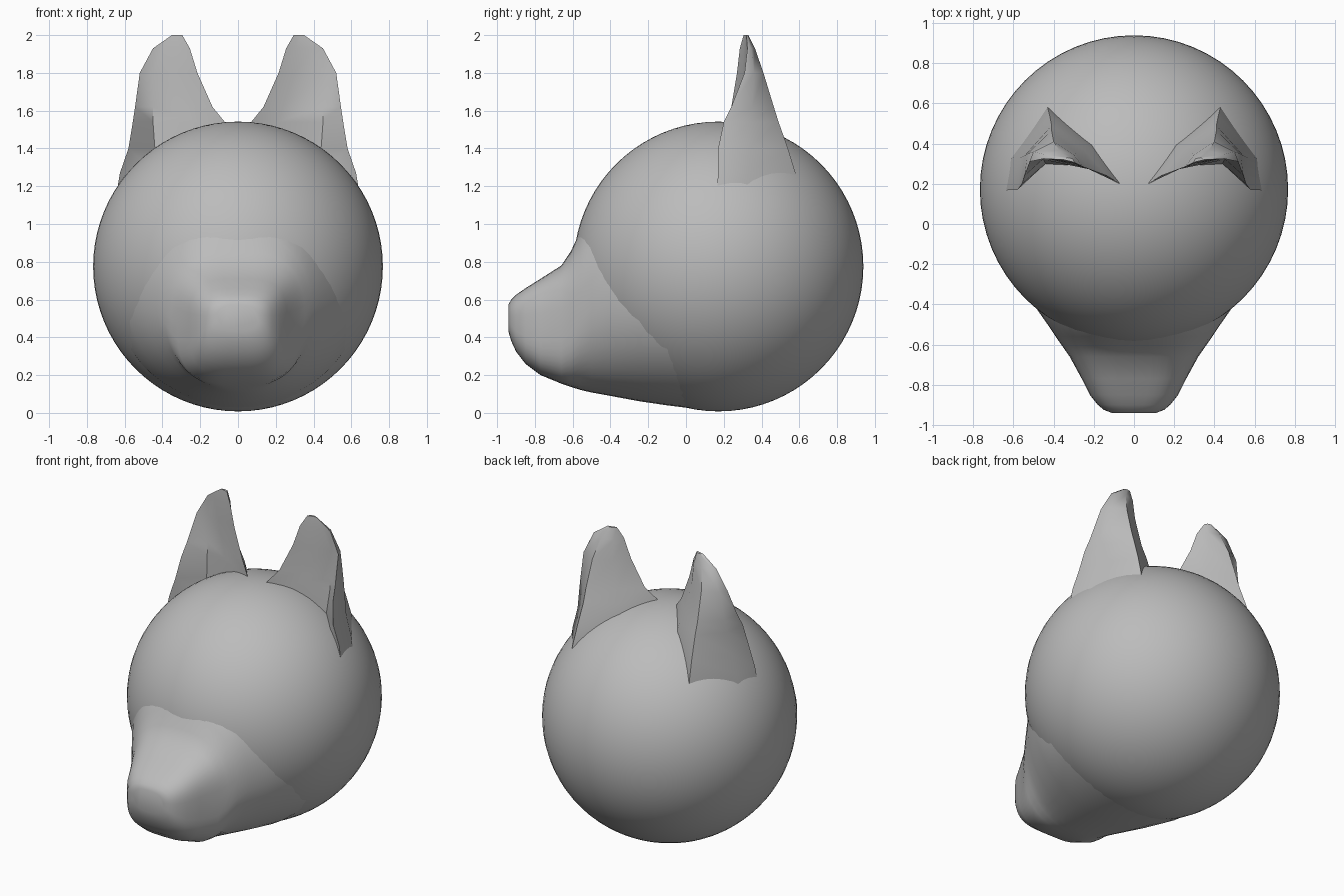
import bpy, bmesh, math

grey = bpy.data.materials.new("plain grey")
grey.diffuse_color = (0.5, 0.5, 0.5, 1)


def finish(bm, name, angle):
    bmesh.ops.recalc_face_normals(bm, faces=bm.faces)
    mesh = bpy.data.meshes.new(name)
    bm.to_mesh(mesh)
    bm.free()
    obj = bpy.data.objects.new(name, mesh)
    bpy.context.collection.objects.link(obj)
    mesh.materials.append(grey)
    bpy.ops.object.select_all(action='DESELECT')
    obj.select_set(True)
    bpy.context.view_layer.objects.active = obj
    bpy.ops.object.shade_smooth_by_angle(angle=math.radians(angle))
    return obj


def loft(sections, name, angle):
    bm = bmesh.new()
    rings = [[bm.verts.new(p) for p in s] for s in sections]
    n = len(rings[0])
    for a, b in zip(rings, rings[1:]):
        for i in range(n):
            j = (i + 1) % n
            bm.faces.new((a[i], a[j], b[j], b[i]))
    bm.faces.new(rings[0])
    bm.faces.new(rings[-1])
    return finish(bm, name, angle)


# Round skull
bm = bmesh.new()
bmesh.ops.create_uvsphere(bm, u_segments=64, v_segments=40, radius=0.767)
bmesh.ops.translate(bm, verts=bm.verts, vec=(0, 0.172, 0.775))
finish(bm, "skull", 40)


# Muzzle: rounded-square sections (y, half width, bottom, top, squareness)
def ring(y, w, z0, z1, n, count=48):
    pts = []
    for i in range(count):
        t = 2 * math.pi * i / count
        c, s = math.cos(t), math.sin(t)
        pts.append((w * math.copysign(abs(c) ** (2 / n), c), y,
                    (z0 + z1) / 2 + (z1 - z0) / 2 * math.copysign(abs(s) ** (2 / n), s)))
    return pts


muzzle = [(-0.94, 0.11, 0.43, 0.575, 2.6), (-0.925, 0.15, 0.38, 0.60, 2.9),
          (-0.90, 0.18, 0.325, 0.625, 3.1), (-0.85, 0.22, 0.26, 0.66, 3.3),
          (-0.77, 0.26, 0.20, 0.71, 3.3), (-0.66, 0.32, 0.155, 0.78, 3.1),
          (-0.61, 0.355, 0.138, 0.855, 2.6), (-0.56, 0.39, 0.122, 0.96, 2.2),
          (-0.50, 0.43, 0.108, 1.06, 2.1), (-0.40, 0.50, 0.09, 1.13, 2.05),
          (-0.25, 0.59, 0.062, 1.19, 2.0), (-0.10, 0.65, 0.04, 1.2, 2.0),
          (0.10, 0.66, 0.015, 1.2, 2.0)]
loft([ring(*m) for m in muzzle], "muzzle", 40)

# Ears: cupped sections, height then outline (inner edge, cup, outer edge, back)
levels = [
    (1.12, [(.05, .20), (.25, .28), (.45, .30), (.65, .16), (.63, .32), (.44, .58), (.20, .45)]),
    (1.27, [(.05, .20), (.22, .27), (.44, .30), (.625, .17), (.60, .33), (.43, .58), (.20, .43)]),
    (1.40, [(.05, .20), (.20, .27), (.44, .30), (.58, .17), (.565, .33), (.42, .54), (.20, .41)]),
    (1.54, [(.07, .20), (.21, .27), (.45, .32), (.557, .20), (.545, .34), (.41, .49), (.22, .38)]),
    (1.62, [(.135, .24), (.24, .28), (.45, .325), (.545, .24), (.53, .35), (.41, .465), (.25, .37)]),
    (1.80, [(.215, .27), (.30, .30), (.45, .33), (.52, .31), (.50, .36), (.40, .41), (.29, .355)]),
    (1.93, [(.255, .285), (.31, .305), (.40, .32), (.45, .325), (.44, .345), (.37, .365), (.295, .34)]),
    (2.00, [(.295, .305), (.31, .31), (.33, .315), (.35, .32), (.345, .325), (.33, .33), (.305, .325)]),
]
for side, name in ((1, "ear_right"), (-1, "ear_left")):
    loft([[(side * x, y, z) for x, y in pts] for z, pts in levels], name, 45)
